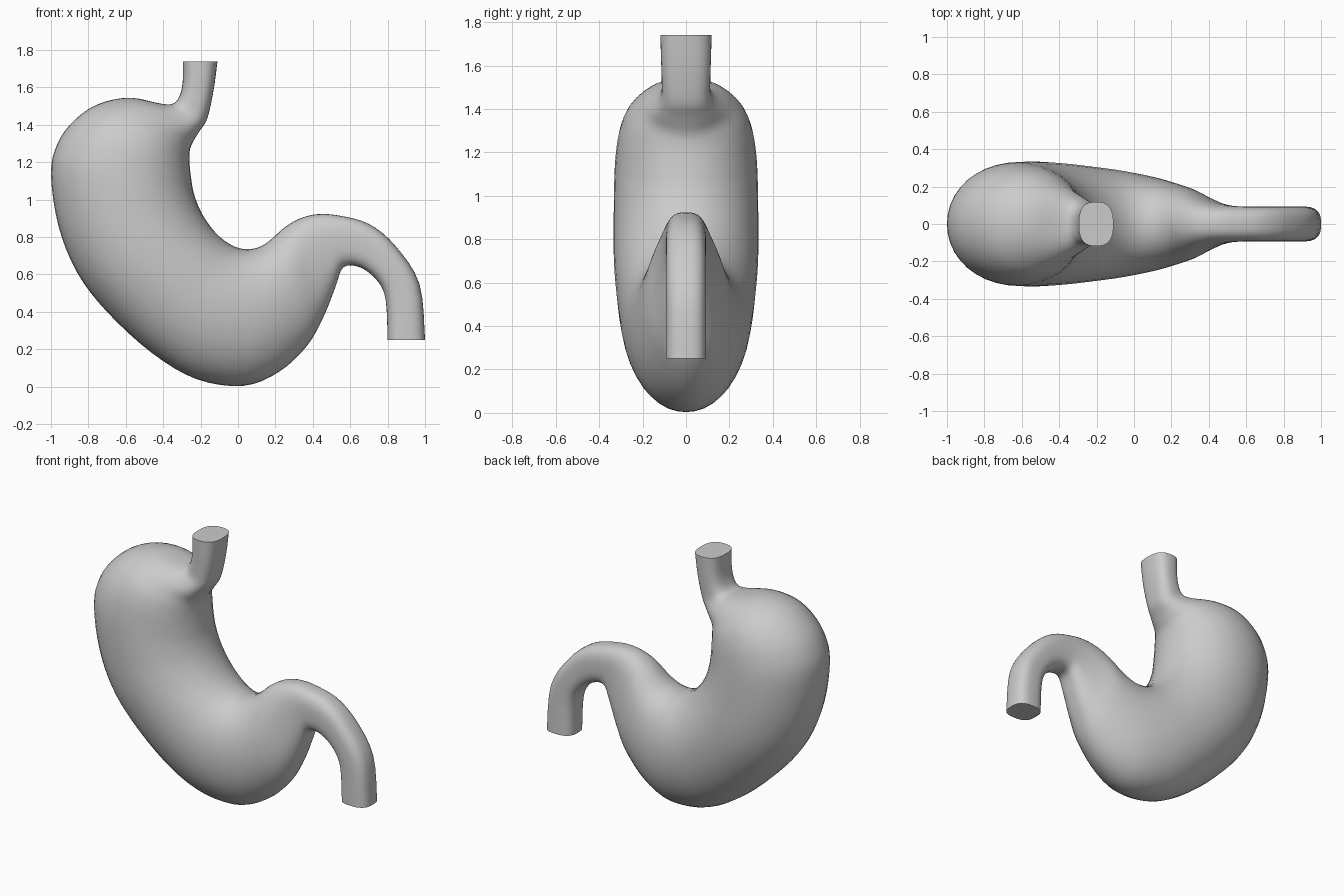
import bpy, bmesh, math
from mathutils import Vector

if "Cube" in bpy.data.objects:
    bpy.data.objects.remove(bpy.data.objects["Cube"])

# Cross-sections from gullet to gut: outer x, outer z, inner x, inner z, half depth
ROWS = [
    (-.295, 1.74, -.11, 1.74, .118), (-.295, 1.64, -.125, 1.62, .115),
    (-.31, 1.56, -.145, 1.51, .112), (-.345, 1.515, -.17, 1.42, .115),
    (-.41, 1.513, -.21, 1.36, .145), (-.58, 1.545, -.25, 1.29, .21),
    (-.75, 1.51, -.26, 1.24, .27), (-.88, 1.42, -.258, 1.18, .305),
    (-.965, 1.30, -.25, 1.11, .322), (-1.0, 1.14, -.235, 1.03, .33),
    (-.96, .86, -.20, .94, .333), (-.86, .61, -.15, .86, .333),
    (-.70, .40, -.09, .795, .325), (-.46, .18, -.02, .75, .308),
    (-.22, .04, .05, .735, .288), (.03, .005, .12, .75, .258),
    (.22, .08, .18, .79, .225), (.37, .22, .24, .845, .188),
    (.46, .38, .32, .895, .14), (.52, .53, .42, .922, .108),
    (.565, .64, .54, .915, .095), (.66, .635, .70, .87, .093),
    (.75, .56, .84, .755, .093), (.79, .46, .97, .55, .093),
    (.80, .25, 1.0, .25, .093),
]
SIDES, STEPS = 40, 4


def catmull(p0, p1, p2, p3, t):
    return [0.5 * (2 * b + (c - a) * t + (2 * a - 5 * b + 4 * c - d) * t * t
                   + (3 * b - a - 3 * c + d) * t ** 3)
            for a, b, c, d in zip(p0, p1, p2, p3)]


def smooth_rows(rows):
    last = len(rows) - 1
    out = []
    for i in range(last):
        p = [rows[min(max(i + k, 0), last)] for k in (-1, 0, 1, 2)]
        out += [catmull(*p, s / STEPS) for s in range(STEPS)]
    return out + [rows[-1]]


def ring(bm, row):
    # Oval on the body, squarer on the narrow tubes
    ax, az, bx, bz, depth = row
    mid = Vector(((ax + bx) / 2, 0, (az + bz) / 2))
    half = Vector(((ax - bx) / 2, 0, (az - bz) / 2))
    power = 2 / (2.05 + 0.75 * min(max((.2 - depth) / .1, 0), 1))
    verts = []
    for k in range(SIDES):
        a = 2 * math.pi * k / SIDES
        c, s = math.cos(a), math.sin(a)
        u = math.copysign(abs(c) ** power, c)
        v = math.copysign(abs(s) ** power, s)
        verts.append(bm.verts.new(mid + half * u + Vector((0, depth * v, 0))))
    return verts


# Stomach: one continuous loft with flat cut ends
bm = bmesh.new()
rings = [ring(bm, r) for r in smooth_rows(ROWS)]
for r0, r1 in zip(rings, rings[1:]):
    for k in range(SIDES):
        j = (k + 1) % SIDES
        bm.faces.new((r0[k], r0[j], r1[j], r1[k]))
bm.faces.new(rings[0])
bm.faces.new(rings[-1])
bmesh.ops.recalc_face_normals(bm, faces=bm.faces)
mesh = bpy.data.meshes.new("stomach")
bm.to_mesh(mesh)
bm.free()
stomach = bpy.data.objects.new("stomach", mesh)
bpy.context.collection.objects.link(stomach)
bpy.context.view_layer.objects.active = stomach
stomach.select_set(True)
bpy.ops.object.shade_smooth_by_angle(angle=math.radians(50))
